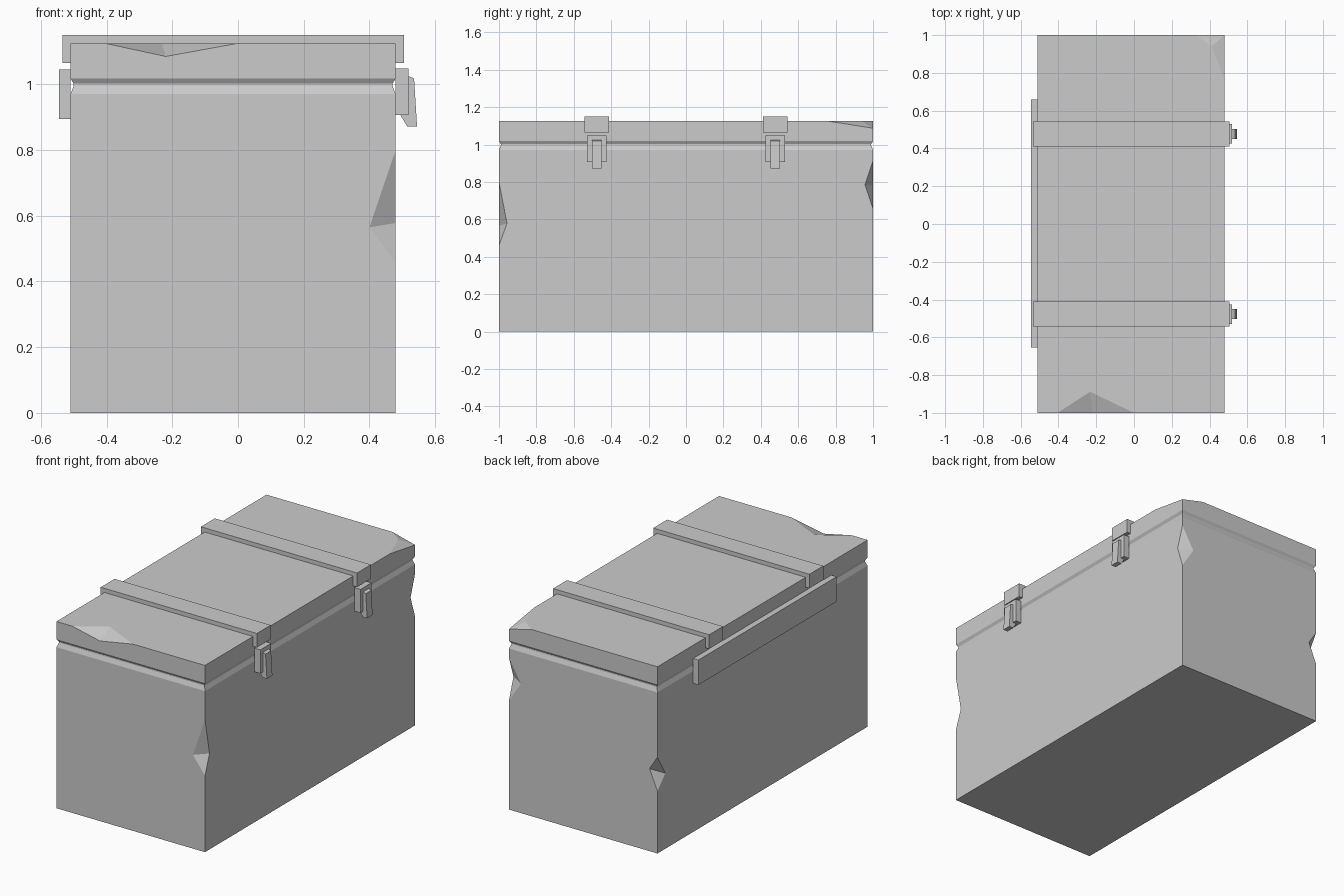
import bpy, bmesh
from mathutils import Vector

if "Cube" in bpy.data.objects:
    bpy.data.objects.remove(bpy.data.objects["Cube"])

X0, X1, Y0, Y1 = -0.51, 0.48, -1.0, 1.0
TOP = 1.125


def finish(bm, name):
    bmesh.ops.recalc_face_normals(bm, faces=bm.faces)
    me = bpy.data.meshes.new(name)
    bm.to_mesh(me)
    bm.free()
    ob = bpy.data.objects.new(name, me)
    bpy.context.collection.objects.link(ob)
    return ob


def stack(levels):
    """Loft rectangles of the chest footprint: (z, inset) per level."""
    bm = bmesh.new()
    rings = []
    for z, i in levels:
        pts = [(X0 + i, Y0 + i), (X1 - i, Y0 + i), (X1 - i, Y1 - i), (X0 + i, Y1 - i)]
        rings.append([bm.verts.new((x, y, z)) for x, y in pts])
    for a, b in zip(rings, rings[1:]):
        for k in range(4):
            n = (k + 1) % 4
            bm.faces.new((a[k], a[n], b[n], b[k]))
    bm.faces.new(rings[0][::-1])
    bm.faces.new(rings[-1])
    bmesh.ops.recalc_face_normals(bm, faces=bm.faces)
    return bm


def extrude_y(name, profile, ya, yb):
    """Extrude an (x, z) profile along y."""
    bm = bmesh.new()
    face = bm.faces.new([bm.verts.new((x, ya, z)) for x, z in profile])
    new = bmesh.ops.extrude_face_region(bm, geom=[face])["geom"]
    verts = [v for v in new if isinstance(v, bmesh.types.BMVert)]
    bmesh.ops.translate(bm, verts=verts, vec=(0, yb - ya, 0))
    return finish(bm, name)


def box_profile(xa, xb, za, zb):
    return [(xa, za), (xb, za), (xb, zb), (xa, zb)]


def dent(ob, p, q, s, t):
    """Chip an edge: p-q is the crease, s and t are the ends on the edge."""
    p, q, s, t = map(Vector, (p, q, s, t))
    mid = (p + q) / 2
    bm = bmesh.new()
    v = [bm.verts.new(mid + (c - mid) * 1.6) for c in (p, q, s, t)]
    for f in ((0, 1, 2), (0, 3, 1), (0, 2, 3), (1, 3, 2)):
        bm.faces.new([v[i] for i in f])
    cutter = finish(bm, "dent_cutter")
    cutter.hide_render = True
    cutter.hide_viewport = True
    mod = ob.modifiers.new("dent", "BOOLEAN")
    mod.operation = 'DIFFERENCE'
    mod.solver = 'EXACT'
    mod.object = cutter


# Body with chamfered rim and three chipped upright edges
body = finish(stack([(0, 0), (0.97, 0), (0.996, 0.01), (1.002, 0.01)]), "chest_body")
dent(body, (0.40, -1, 0.565), (0.48, -0.957, 0.578), (0.48, -1, 0.80), (0.48, -1, 0.46))
dent(body, (0.40, 1, 0.78), (0.48, 0.957, 0.785), (0.48, 1, 0.915), (0.48, 1, 0.655))
dent(body, (-0.457, 1, 0.497), (-0.51, 0.925, 0.455), (-0.51, 1, 0.58), (-0.51, 1, 0.375))

# Lid with a worn back right corner
bm = stack([(1.002, 0.01), (1.018, 0), (TOP, 0)])
low, ridge = Vector((X1, Y1, 1.087)), Vector((0.41, 0.94, TOP))
for end in (Vector((0.33, 1, TOP)), Vector((0.48, 0.76, TOP))):
    normal = (end - ridge).cross(low - ridge)
    if normal.z < 0:
        normal.negate()
    bmesh.ops.bisect_plane(bm, geom=bm.verts[:] + bm.edges[:] + bm.faces[:], dist=1e-5,
                           plane_co=ridge, plane_no=normal, clear_outer=True)
    bmesh.ops.holes_fill(bm, edges=[e for e in bm.edges if e.is_boundary])
lid = finish(bm, "lid")
dent(lid, (-0.232, -0.888, TOP), (-0.22, -1, 1.085), (-0.405, -1, TOP), (0, -1, TOP))

# Hinge bar along the back of the lid seam
extrude_y("hinge_bar", box_profile(-0.545, X0, 0.895, 1.045), -0.655, 0.66)

# Straps over the lid, each with a latch plate and lever below
strap = [(-0.535, 1.065), (X0, 1.065), (X0, TOP), (X1, TOP), (X1, 1.065),
         (0.506, 1.065), (0.506, 1.15), (-0.535, 1.15)]
lever = [(0.493, 0.909), (0.515, 0.872), (0.545, 0.872), (0.536, 1.018),
         (0.519, 1.025), (0.493, 1.025)]
for side, y in (("front", -0.477), ("back", 0.477)):
    extrude_y(side + "_strap", strap, y - 0.066, y + 0.066)
    extrude_y(side + "_latch_plate", box_profile(X1, 0.519, 0.907, 1.049), y - 0.052, y + 0.052)
    extrude_y(side + "_latch_lever", lever, y - 0.026, y + 0.026)
